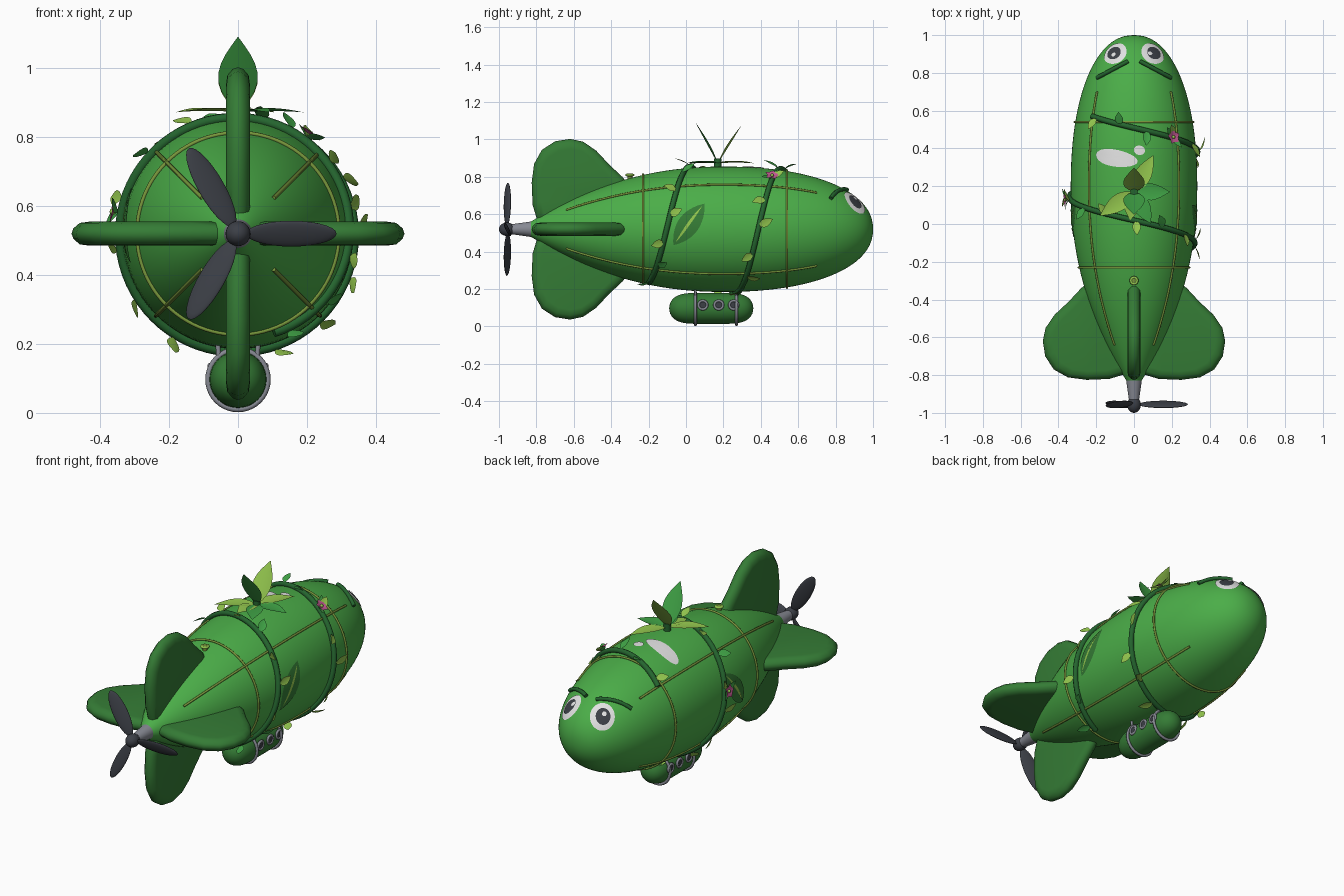
import bpy, bmesh, random
from math import sin, cos, asin, pi, radians
from mathutils import Vector, Matrix
from mathutils.bvhtree import BVHTree

if "Cube" in bpy.data.objects:
    bpy.data.objects.remove(bpy.data.objects["Cube"])
random.seed(4)
AXIS = 0.52          # height of the hull's long axis
UP = Vector((0, 0, 1))


def material(name, *rgb):
    m = bpy.data.materials.new(name)
    m.use_nodes = True
    m.diffuse_color = (*rgb, 1)
    m.node_tree.nodes["Principled BSDF"].inputs["Base Color"].default_value = (*rgb, 1)
    return m


HULL = material("hull green", 0.07, 0.42, 0.065)
FIN = material("dark green", 0.035, 0.2, 0.036)
VINE = material("vine green", 0.018, 0.13, 0.028)
LEAF = material("leaf green", 0.05, 0.36, 0.06)
LIME = material("lime leaf", 0.29, 0.56, 0.075)
SEAM = material("olive seam", 0.19, 0.31, 0.045)
GREY = material("metal grey", 0.24, 0.25, 0.29)
DARK = material("charcoal", 0.045, 0.05, 0.062)
WHITE = material("white", 0.76, 0.76, 0.76)
PINK = material("flower pink", 0.55, 0.1, 0.29)


def finish(name, bm, mat, closed=True, angle=40):
    bmesh.ops.remove_doubles(bm, verts=bm.verts, dist=1e-5)
    if closed:
        bmesh.ops.recalc_face_normals(bm, faces=bm.faces)
    me = bpy.data.meshes.new(name)
    bm.to_mesh(me)
    bm.free()
    return place(name, me, mat, angle)


def place(name, me, mat, angle=40):
    me.materials.clear()
    me.materials.append(mat)
    me.shade_smooth()
    me.set_sharp_from_angle(angle=radians(angle))
    ob = bpy.data.objects.new(name, me)
    bpy.context.scene.collection.objects.link(ob)
    return ob


def loft(bm, rings, caps=True):
    rows = [[bm.verts.new(p) for p in ring] for ring in rings]
    n = len(rows[0])
    for a, b in zip(rows, rows[1:]):
        for i in range(n):
            bm.faces.new((a[i], a[(i + 1) % n], b[(i + 1) % n], b[i]))
    if caps:
        bm.faces.new(rows[0])
        bm.faces.new(rows[-1])


def revolve(name, profile, z, mat, segs=64):
    bm = bmesh.new()
    loft(bm, [[(r * sin(2 * pi * i / segs), y, z + r * cos(2 * pi * i / segs))
               for i in range(segs)] for y, r in profile])
    return finish(name, bm, mat)


def tube(name, points, radius, mat, cyclic=False):
    cu = bpy.data.curves.new(name, "CURVE")
    cu.dimensions = "3D"
    cu.bevel_depth, cu.bevel_resolution, cu.use_fill_caps = radius, 2, True
    sp = cu.splines.new("POLY")
    sp.points.add(len(points) - 1)
    for p, co in zip(sp.points, points):
        p.co = (*co, 1)
    sp.use_cyclic_u = cyclic
    tmp = bpy.data.objects.new(name + "_path", cu)
    me = bpy.data.meshes.new_from_object(tmp)
    bpy.data.objects.remove(tmp)
    return place(name, me, mat, 60)


def hoop(name, c, u, v, r, thick, mat, n=64):
    c, u, v = Vector(c), Vector(u), Vector(v)
    pts = [c + (u * cos(2 * pi * i / n) + v * sin(2 * pi * i / n)) * r for i in range(n)]
    return tube(name, pts, thick, mat, True)


def solid(name, mat, matrix, r1=1, r2=1, ball=False):
    bm = bmesh.new()
    if ball:
        bmesh.ops.create_uvsphere(bm, u_segments=24, v_segments=14, radius=1, matrix=matrix)
    else:
        bmesh.ops.create_cone(bm, cap_ends=True, segments=24, radius1=r1, radius2=r2,
                              depth=1, matrix=matrix)
    return finish(name, bm, mat)


# Hull: a blunt nose and a long tapering tail
def hull_r(y):
    if y > 0.2:
        return 0.335 * max(0, 1 - ((y - 0.2) / 0.8) ** 2.2) ** 0.4545
    return 0.04 + 0.295 * (1 - ((0.2 - y) / 1.03) ** 2.15)


def surf(deg, y, off=0.0):
    r, a = hull_r(y) + off, radians(deg)
    return Vector((r * sin(a), y, AXIS + r * cos(a)))


stations = [0.085 - 0.915 * cos(pi * i / 56) for i in range(57)]
hull = revolve("hull", [(y, hull_r(y)) for y in stations], AXIS, HULL, 96)
skin = BVHTree.FromPolygons([v.co for v in hull.data.vertices],
                            [p.vertices[:] for p in hull.data.polygons])


def patch(name, c, u, v, rx, ry, mat, off, pointed=0):
    """Thin plate moulded to the hull: an ellipse, or a leaf shape when pointed."""
    bm = bmesh.new()
    rings = []
    for k in range(7):
        ring = []
        for i in range(36):
            a = 2 * pi * i / 36
            p = c + (u * rx * cos(a) + v * ry * sin(a) * abs(sin(a)) ** pointed) * (1 - k / 6)
            loc, nor, _, _ = skin.find_nearest(p)
            ring.append(loc + nor * off)
        rings.append(ring)
    loft(bm, rings, False)
    bmesh.ops.remove_doubles(bm, verts=bm.verts, dist=1e-5)
    bm.normal_update()
    outward = skin.find_nearest(c)[1]
    bmesh.ops.reverse_faces(bm, faces=[f for f in bm.faces if f.normal.dot(outward) < 0])
    return finish(name, bm, mat, False)


def frame(p):
    n = skin.find_nearest(p)[1]
    u = UP.cross(n).normalized()
    return n, u, n.cross(u)


# Hull seams and hoops
for y in (-0.23, 0.54):
    hoop("hull_hoop", (0, y, AXIS), (1, 0, 0), UP, hull_r(y) + 0.003, 0.006, SEAM, 96)
for deg in (45, 135, 225, 315):
    tube("hull_seam", [surf(deg, -0.64 + 1.34 * i / 40, 0.002) for i in range(41)], 0.006, SEAM)

# Eyes, brows and side leaf emblems
for s, side in ((1, "left"), (-1, "right")):
    c = surf(s * 35, 0.905)
    n, u, v = frame(c)
    patch(side + "_eye_white", c, u, v, 0.066, 0.077, WHITE, 0.004)
    patch(side + "_iris", c - u * s * 0.004, u, v, 0.038, 0.045, DARK, 0.007)
    patch(side + "_glint", c - Vector((0.014, 0, 0)) + v * 0.018, u, v, 0.012, 0.013, WHITE, 0.0095)
    brow = []
    for i in range(9):
        x, y = 0.03 + 0.02 * i, 0.862 - 0.011 * i
        brow.append(surf(s * math_deg if (math_deg := asin(x / hull_r(y)) * 180 / pi) else 0, y, 0.008))
    tube(side + "_brow", brow, 0.011, VINE)
    c = surf(s * 85, 0.015)
    u, v = Vector((0, 0.58, 0.81)), Vector((0, -0.81, 0.58))
    patch(side + "_emblem", c, u, v, 0.145, 0.058, FIN, 0.004, 1)
    patch(side + "_emblem_rib", c, u, v, 0.125, 0.008, LIME, 0.007, 1)

# Shine marks on the top
d = Vector((0.98, -0.17, 0))
patch("shine_long", surf(-19, 0.35), d, Vector((0.17, 0.98, 0)), 0.128, 0.045, WHITE, 0.004)
patch("shine_dot", surf(5, 0.39), d, Vector((0.17, 0.98, 0)), 0.03, 0.025, WHITE, 0.004)

# Four tail fins with softened edges
OUTLINE = [(-0.79, 0.03), (-0.82, 0.13), (-0.825, 0.25), (-0.812, 0.35), (-0.77, 0.425),
           (-0.7, 0.47), (-0.62, 0.483), (-0.55, 0.468), (-0.48, 0.42), (-0.41, 0.345),
           (-0.34, 0.28), (-0.295, 0.22), (-0.29, 0.12)]
for k, name in enumerate(("top_fin", "left_fin", "bottom_fin", "right_fin")):
    turn = Matrix.Translation((0, 0, AXIS)) @ Matrix.Rotation(k * pi / 2, 4, "Y")
    bm = bmesh.new()
    loft(bm, [[turn @ Vector((t, -0.6 + (y + 0.6) * f, 0.22 + (r - 0.22) * f)) for y, r in OUTLINE]
              for f, t in ((0.8, -0.035), (0.91, -0.031), (0.98, -0.015), (1, 0),
                           (0.98, 0.015), (0.91, 0.031), (0.8, 0.035))])
    finish(name, bm, FIN, angle=60)

# Vent cap in front of the top fin
at = Matrix.Translation((0, -0.3, 0.79))
solid("vent_stem", SEAM, at @ Matrix.Diagonal((0.014, 0.014, 0.05, 1)))
hoop("vent_rim", (0, -0.3, 0.81), (1, 0, 0), (0, 1, 0), 0.017, 0.007, LIME, 24)

# Propeller
revolve("propeller_shaft", [(-0.8, 0.044), (-0.83, 0.041), (-0.93, 0.027)], AXIS, GREY, 32)
solid("propeller_hub", DARK, Matrix.Translation((0, -0.957, AXIS))
      @ Matrix.Diagonal((0.036, 0.043, 0.036, 1)), ball=True)
for k in range(3):
    solid("propeller_blade", DARK, Matrix.Translation((0, -0.955, AXIS))
          @ Matrix.Rotation(k * 2 * pi / 3, 4, "Y") @ Matrix.Translation((0.155, 0, 0))
          @ Matrix.Rotation(radians(25), 4, "X") @ Matrix.Diagonal((0.131, 0.01, 0.041, 1)), ball=True)

# Gondola with straps, struts and portholes
GZ = 0.097
revolve("gondola", [(0.135 - 0.225 * cos(pi * i / 28),
                     0.083 * max(0, 1 - abs(cos(pi * i / 28)) ** 5) ** 0.5) for i in range(29)],
        GZ, FIN, 40)
for y in (0.05, 0.27):
    hoop("gondola_strap", (0, y, GZ), (1, 0, 0), UP, 0.087, 0.008, GREY, 40)
    for s in (1, -1):
        tube("gondola_strut", [(s * 0.055, y, 0.15), (s * 0.06, y, 0.22)], 0.007, GREY)
for s in (1, -1):
    for y in (0.09, 0.175, 0.255):
        hoop("porthole_rim", (s * 0.082, y, 0.115), (0, 1, 0), UP, 0.023, 0.007, GREY, 24)
        solid("porthole_glass", DARK, Matrix.Translation((s * 0.078, y, 0.115))
              @ Matrix.Rotation(pi / 2, 4, "Y") @ Matrix.Diagonal((0.022, 0.022, 0.012, 1)))


def leaf(name, base, d, n, length, width, mat, droop=0.08):
    d = d.normalized()
    side = n.cross(d).normalized()
    n = d.cross(side)
    bm = bmesh.new()
    rows = []
    for i in range(9):
        t = i / 8
        w = 0.5 * width * sin(pi * t ** 0.85)
        mid = base + d * length * t - n * length * droop * t * t
        rows.append([bm.verts.new(p) for p in
                     (mid + side * w + n * w * 0.2, mid, mid - side * w + n * w * 0.2)])
    for a, b in zip(rows, rows[1:]):
        for k in (0, 1):
            bm.faces.new((a[k + 1], b[k + 1], b[k], a[k]))
    bmesh.ops.dissolve_degenerate(bm, edges=bm.edges, dist=1e-5)
    return finish(name, bm, mat, False)


# One vine spiralling round the hull, with alternating leaves
def vine_y(deg):
    return 0.57 - 0.00136 * (deg + 45)


tube("vine", [surf(a, vine_y(a), 0.008) for a in range(-45, 521, 5)], 0.015, VINE)
for k in range(23):
    a = -38 + 25 * k
    base = surf(a, vine_y(a), 0.018)
    n = frame(base)[0]
    along = (surf(a + 3, vine_y(a)) - surf(a, vine_y(a))).normalized()
    d = Vector((0, 1 if k % 2 else -1, 0)) * 0.8 + along * random.uniform(-0.7, 0.7) + n * 0.45
    leaf("vine_leaf", base, d, n, random.uniform(0.07, 0.09), 0.045, random.choice((LEAF, LIME)))

# Two blossoms on the vine, each with a few leaves
for a in (36, 280):
    c = surf(a, vine_y(a), 0.03)
    n, u, v = frame(c)
    for k in range(5):
        t = 2 * pi * k / 5
        leaf("petal", c, u * cos(t) + v * sin(t) + n * 0.3, n, 0.04, 0.034, PINK)
    solid("blossom_centre", LIME, Matrix.Translation(c + n * 0.005)
          @ Matrix.Diagonal((0.009, 0.009, 0.009, 1)), ball=True)
    for t in (0.6, 3.6):
        leaf("blossom_leaf", c - n * 0.012, u * cos(t) + v * sin(t) + n * 0.5, n, 0.075, 0.035, LEAF)

# Sprout on the top: a flat rosette and two upright leaves
root = Vector((0, 0.17, 0.872))
solid("sprout_stem", VINE, Matrix.Translation(root) @ Matrix.Diagonal((0.02, 0.02, 0.05, 1)))
for deg, length, mat in ((62, 0.22, LIME), (0, 0.19, LEAF), (-62, 0.19, LEAF),
                         (215, 0.22, LIME), (262, 0.15, LIME)):
    a = radians(deg)
    leaf("rosette_leaf", root, Vector((cos(a), sin(a), 0.08)), UP, length, 0.09, mat)
leaf("upright_leaf_rear", root, Vector((0, -0.12, 0.21)), UP, 0.25, 0.115, LEAF, -0.02)
leaf("upright_leaf_fore", root, Vector((0, 0.13, 0.2)), UP, 0.24, 0.115, LIME, -0.02)
